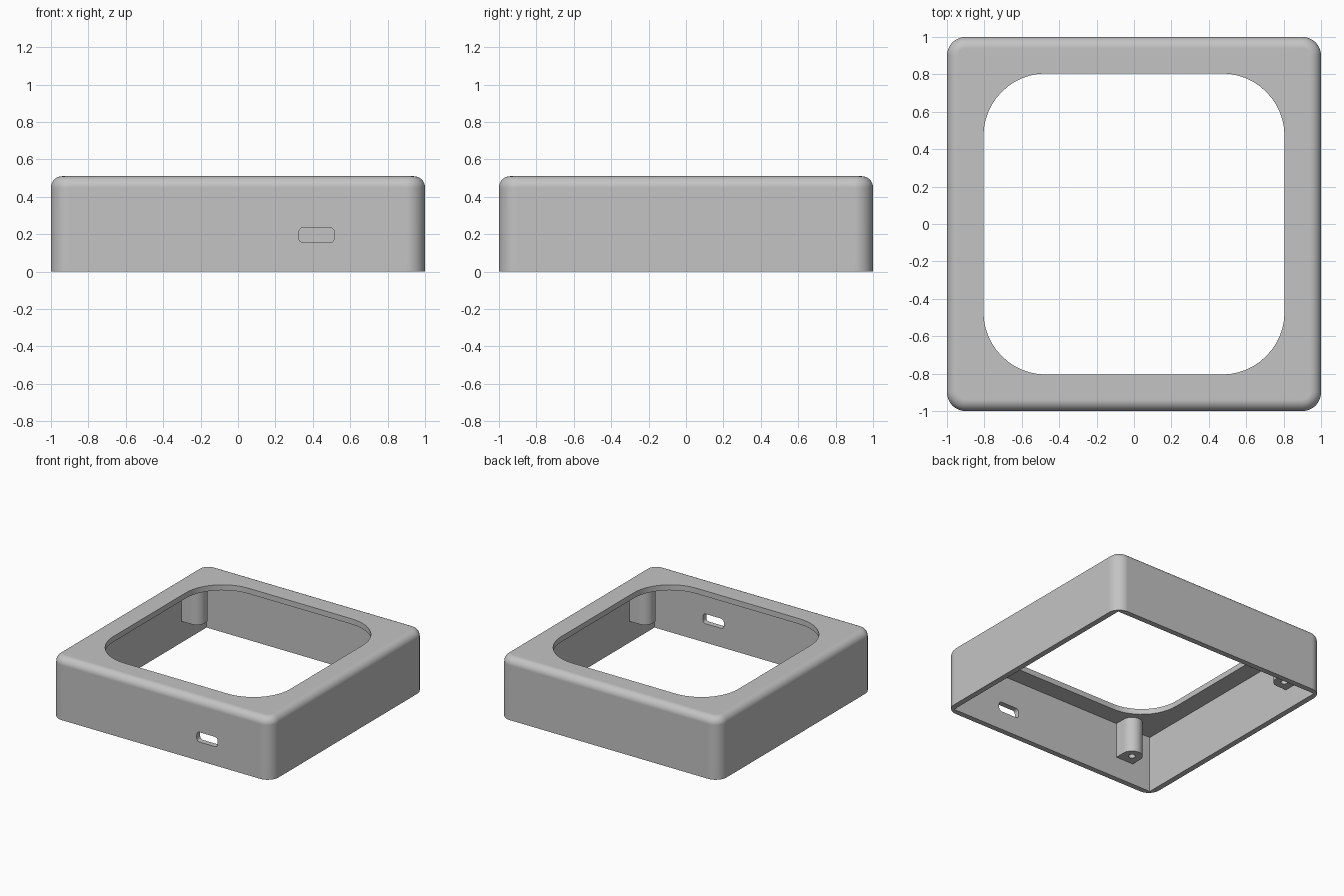
import bpy
import bmesh
from math import sin, cos, pi
from mathutils import Matrix, Vector

if "Cube" in bpy.data.objects:
    bpy.data.objects.remove(bpy.data.objects["Cube"])

HEIGHT, WALL, CORNER, FILLET = 0.51, 0.045, 0.10, 0.06
INNER = 1 - WALL
CEILING = HEIGHT - WALL
POST_BOTTOM, POST_RADIUS = 0.175, 0.08

grey = bpy.data.materials.new("plain grey")
grey.use_nodes = True
grey.diffuse_color = (0.55, 0.55, 0.55, 1)
grey.node_tree.nodes["Principled BSDF"].inputs["Base Color"].default_value = grey.diffuse_color


def ring(hx, hy, radius, z, steps=12):
    """Rounded rectangle of points at height z."""
    pts = []
    for k, (sx, sy) in enumerate([(1, 1), (-1, 1), (-1, -1), (1, -1)]):
        for i in range(steps + 1):
            a = (k + i / steps) * pi / 2
            pts.append(Vector((sx * (hx - radius) + radius * cos(a),
                               sy * (hy - radius) + radius * sin(a), z)))
    return pts


def loft(name, rings, closed=False, matrix=Matrix()):
    """Skin a stack of rings, either looped back on itself or capped."""
    bm = bmesh.new()
    loops = [[bm.verts.new(matrix @ p) for p in r] for r in rings]
    pairs = list(zip(loops, loops[1:]))
    if closed:
        pairs.append((loops[-1], loops[0]))
    else:
        bm.faces.new(loops[0])
        bm.faces.new(loops[-1])
    for low, high in pairs:
        n = len(low)
        for i in range(n):
            j = (i + 1) % n
            bm.faces.new((low[i], low[j], high[j], high[i]))
    bmesh.ops.remove_doubles(bm, verts=bm.verts, dist=1e-5)
    bmesh.ops.recalc_face_normals(bm, faces=bm.faces)
    mesh = bpy.data.meshes.new(name)
    bm.to_mesh(mesh)
    bm.free()
    mesh.materials.append(grey)
    obj = bpy.data.objects.new(name, mesh)
    bpy.context.collection.objects.link(obj)
    return obj


def select(obj):
    bpy.ops.object.select_all(action="DESELECT")
    obj.select_set(True)
    bpy.context.view_layer.objects.active = obj


def cut(obj, cutter):
    select(obj)
    mod = obj.modifiers.new("cut", "BOOLEAN")
    mod.operation, mod.solver, mod.object = "DIFFERENCE", "EXACT", cutter
    bpy.ops.object.modifier_apply(modifier=mod.name)
    bpy.data.objects.remove(cutter)


def finish(obj):
    select(obj)
    bpy.ops.object.shade_smooth_by_angle(angle=pi / 6)
    mod = obj.modifiers.new("flat face normals", "WEIGHTED_NORMAL")
    mod.keep_sharp = True


# Hollow shell: outer wall, rounded top edge, large opening, ceiling, inner wall
rings = [ring(1, 1, CORNER, 0)]
for i in range(9):
    a = i / 8 * pi / 2
    inset = FILLET * (1 - cos(a))
    rings.append(ring(1 - inset, 1 - inset, CORNER - inset, HEIGHT - FILLET + FILLET * sin(a)))
rings += [ring(0.805, 0.805, 0.335, HEIGHT), ring(0.805, 0.805, 0.335, CEILING),
          ring(INNER, INNER, 0, CEILING), ring(INNER, INNER, 0, 0)]
shell = loft("case_shell", rings, closed=True)

# Cable slot through the front wall
upright = Matrix.Translation((0.42, -1, 0.195)) @ Matrix.Rotation(pi / 2, 4, "X")
cut(shell, loft("slot_cutter", [ring(0.095, 0.04, 0.025, z, 6) for z in (-0.1, 0.1)], matrix=upright))
finish(shell)

# Screw posts: one on each wall, round on the inside, with a blind screw hole
for k, side in enumerate(["left", "back", "right", "front"]):
    turn = Matrix.Rotation(k * pi / 2, 4, "Z") @ Matrix.Translation((0.87, -0.71, 0))
    outline = [(POST_RADIUS * cos(pi / 2 + pi * i / 20), POST_RADIUS * sin(pi / 2 + pi * i / 20))
               for i in range(21)]
    outline += [(0.1, -POST_RADIUS), (0.1, POST_RADIUS)]
    post = loft(side + "_screw_post",
                [[Vector((x, y, z)) for x, y in outline] for z in (POST_BOTTOM, CEILING + 0.01)],
                matrix=turn)
    hole = [ring(0.026, 0.026, 0.026, z, 5) for z in (POST_BOTTOM - 0.05, CEILING - 0.05)]
    cut(post, loft("hole_cutter", hole, matrix=turn))
    finish(post)
